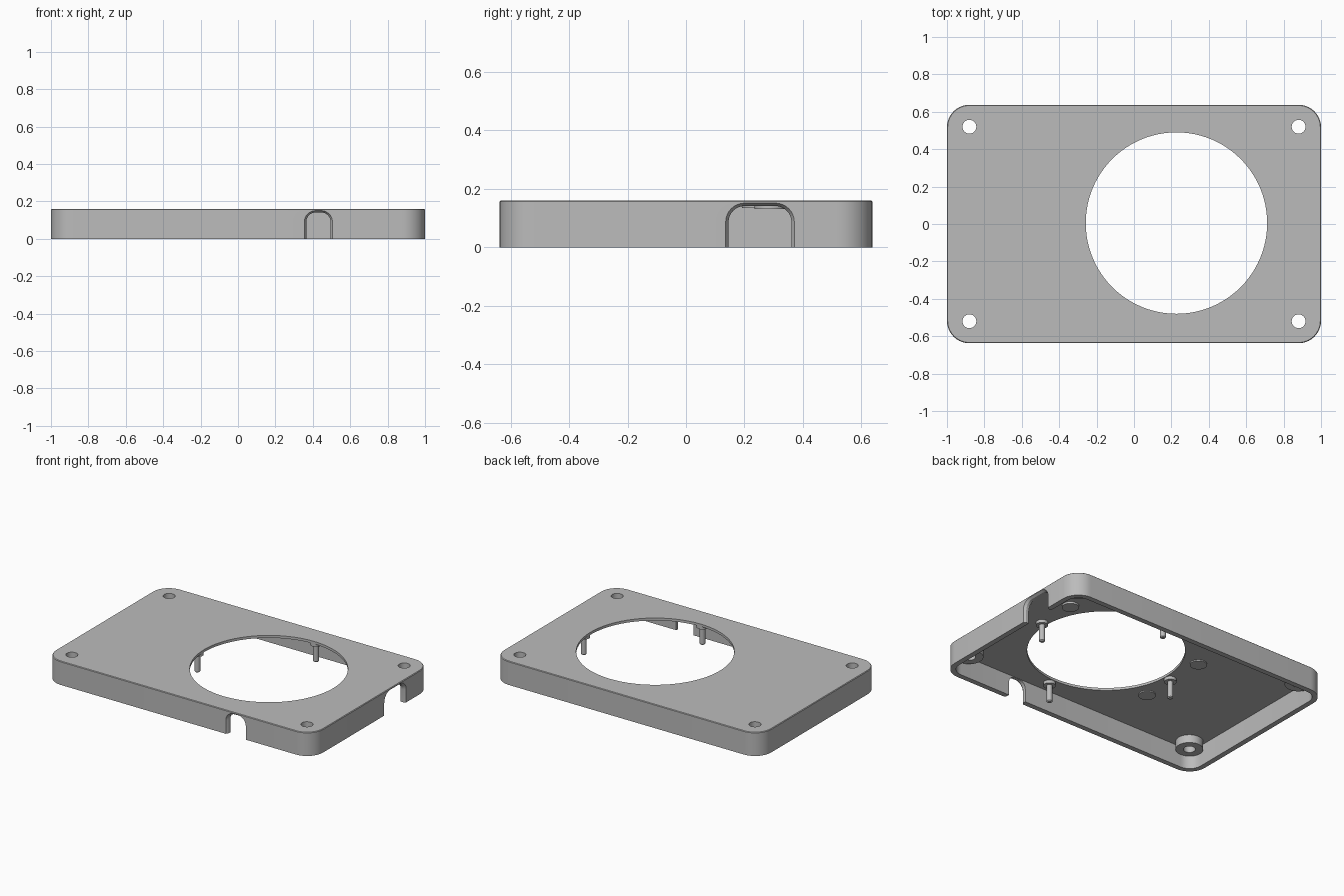
import bpy, bmesh, math
from mathutils import Vector, Matrix

if "Cube" in bpy.data.objects:
    bpy.data.objects.remove(bpy.data.objects["Cube"], do_unlink=True)

W, D, H = 2.0, 1.275, 0.16       # overall size
WALL, CEIL = 0.035, 0.143        # wall thickness, underside of the top plate
CX, CY, R = 0.227, 0.005, 0.485  # large round opening

grey = bpy.data.materials.new("plain grey")
grey.use_nodes = True
grey.diffuse_color = (0.5, 0.5, 0.5, 1)
grey.node_tree.nodes["Principled BSDF"].inputs["Base Color"].default_value = (0.5, 0.5, 0.5, 1)


def make(name, bm):
    bmesh.ops.recalc_face_normals(bm, faces=bm.faces)
    mesh = bpy.data.meshes.new(name)
    bm.to_mesh(mesh)
    bm.free()
    mesh.materials.append(grey)
    ob = bpy.data.objects.new(name, mesh)
    bpy.context.scene.collection.objects.link(ob)
    return ob


def loft(name, rings):
    """Closed solid through a series of equal-length rings of points."""
    bm = bmesh.new()
    loops = [[bm.verts.new(p) for p in ring] for ring in rings]
    n = len(loops[0])
    for a, b in zip(loops, loops[1:]):
        for i in range(n):
            j = (i + 1) % n
            bm.faces.new((a[i], a[j], b[j], b[i]))
    bm.faces.new(loops[0])
    bm.faces.new(loops[-1])
    return make(name, bm)


def rounded(w, d, r, z, steps=10):
    pts = []
    for k, (sx, sy) in enumerate([(1, 1), (-1, 1), (-1, -1), (1, -1)]):
        for i in range(steps + 1):
            a = math.pi / 2 * (k + i / steps)
            pts.append((sx * (w / 2 - r) + r * math.cos(a), sy * (d / 2 - r) + r * math.sin(a), z))
    return pts


def circle(x, y, r, z, n):
    return [(x + r * math.cos(2 * math.pi * i / n), y + r * math.sin(2 * math.pi * i / n), z) for i in range(n)]


def turned(name, x, y, profile, n=32):
    """Upright round solid from (radius, height) pairs."""
    return loft(name, [circle(x, y, r, z, n) for r, z in profile])


def arch(centre, width, top, r, depth, axis, steps=8):
    """Upright doorway outline in a wall facing the given axis."""
    h = width / 2
    uv = [(h, -0.1)]
    for s, start in ((1, 0), (-1, math.pi / 2)):
        for i in range(steps + 1):
            a = start + math.pi / 2 * i / steps
            uv.append((s * (h - r) + r * math.cos(a), top - r + r * math.sin(a)))
    uv.append((-h, -0.1))
    return [(centre + u, depth, v) if axis == "y" else (depth, centre + u, v) for u, v in uv]


def notch(centre, width, top, r, face, axis):
    """Cutter that is slightly wider at the outside of the wall."""
    s = math.copysign(1, face)
    wide = (centre, width, top, r)
    slim = (centre, width - 0.02, top - 0.01, r - 0.01)
    rings = [arch(*wide, face + s * 0.05, axis), arch(*wide, face, axis),
             arch(*slim, face - s * 0.015, axis), arch(*slim, face - s * 0.06, axis)]
    return loft("notch_cutter", rings)


def cut(ob, cutters):
    bpy.context.view_layer.objects.active = ob
    for c in cutters:
        m = ob.modifiers.new("cut", "BOOLEAN")
        m.operation, m.solver, m.object = "DIFFERENCE", "EXACT", c
        bpy.ops.object.modifier_apply(modifier=m.name)
    for c in cutters:
        bpy.data.objects.remove(c, do_unlink=True)


parts = []

# Tray-shaped cover with rounded corners
cover = loft("cover", [rounded(W, D, 0.12, 0), rounded(W, D, 0.12, H - 0.004),
                       rounded(W - 0.008, D - 0.008, 0.116, H)])
corners = [(sx * 0.88, sy * 0.52) for sx in (1, -1) for sy in (1, -1)]
cavity = loft("cavity_cutter", [rounded(W - 2 * WALL, D - 2 * WALL, 0.12 - WALL, z) for z in (-0.1, CEIL)])
opening = turned("opening_cutter", CX, CY, [(R, 0.05), (R, 0.3)], 96)
screw_cuts = [turned("screw_cutter", x, y, [(0.037, 0.05), (0.037, 0.3)]) for x, y in corners]
cut(cover, [cavity, opening] + screw_cuts + [notch(0.43, 0.15, 0.151, 0.06, -D / 2, "y"),
                                             notch(0.253, 0.235, 0.151, 0.065, W / 2, "x")])
parts.append(cover)

# Hollow screw bosses under the corners
for x, y in corners:
    boss = turned("screw_boss", x, y, [(0.085, 0.088), (0.085, CEIL + 0.004)])
    cut(boss, [turned("boss_cutter", x, y, [(0.037, 0), (0.037, 0.3)])])
    parts.append(boss)

# Four locating pins with collars around the opening
for k in range(4):
    a = math.radians(1.5 + 90 * k)
    x, y = CX + 0.525 * math.cos(a), CY + 0.525 * math.sin(a)
    parts.append(turned("locating_pin", x, y, [(0.012, 0.006), (0.018, 0.012), (0.018, 0.122), (0.038, 0.122),
                                               (0.038, CEIL + 0.004)], 24))

# Low round pads under the plate
for x, y, z in [(-0.31, 0.245, 0.135), (-0.31, -0.245, 0.135), (0.75, 0.287, 0.13)]:
    parts.append(turned("round_pad", x, y, [(0.053, z), (0.053, CEIL + 0.004)]))

bpy.ops.object.select_all(action="DESELECT")
for ob in parts:
    ob.select_set(True)
bpy.context.view_layer.objects.active = cover
bpy.ops.object.shade_smooth_by_angle(angle=math.radians(30))
